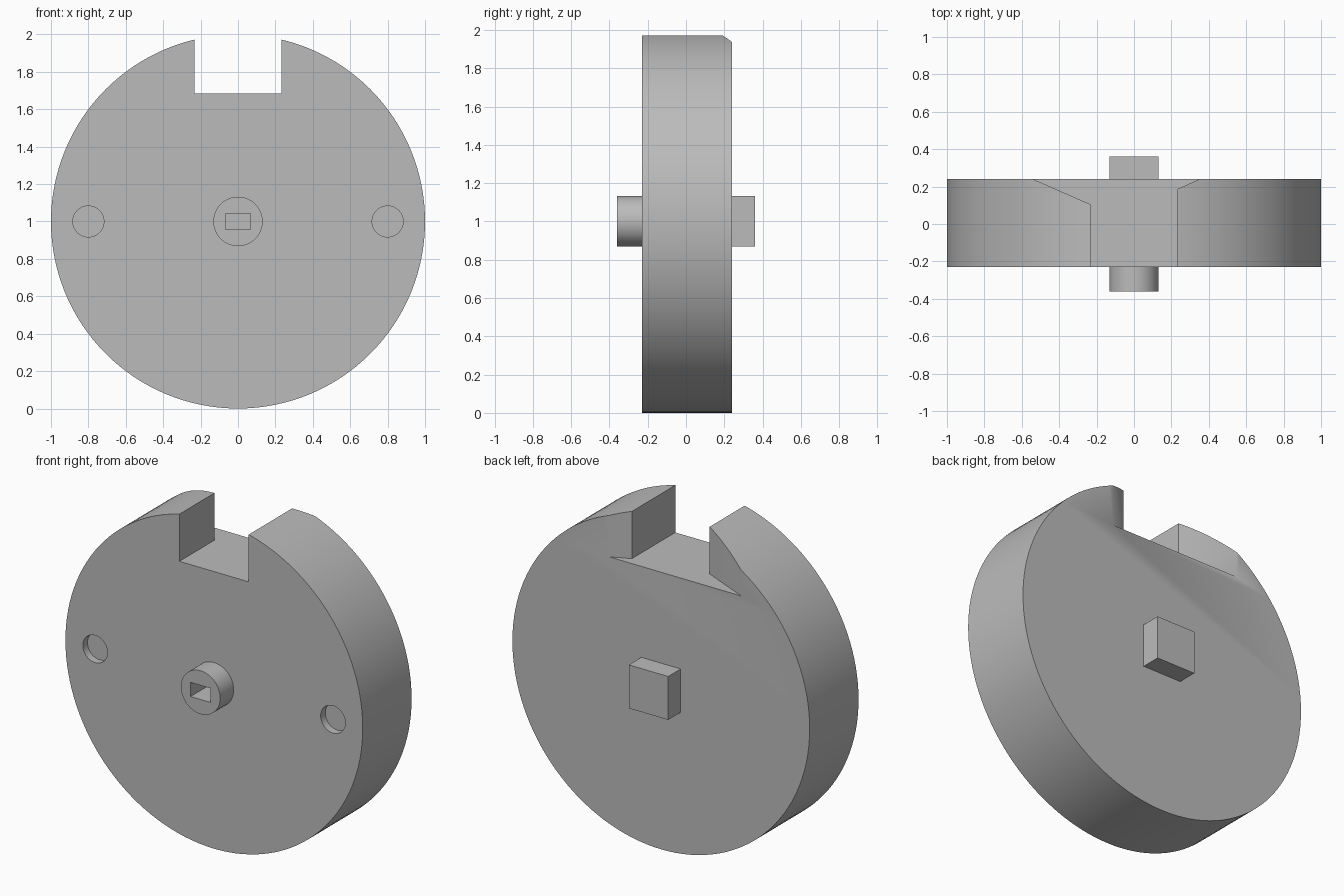
import bpy
import bmesh
import math

cube = bpy.data.objects.get("Cube")
if cube:
    bpy.data.objects.remove(cube, do_unlink=True)

CENTRE_Z = 1.0
FRONT, BACK = -0.23, 0.24

grey = bpy.data.materials.new("plain grey")
grey.use_nodes = True
grey.diffuse_color = (0.5, 0.5, 0.5, 1)
grey.node_tree.nodes["Principled BSDF"].inputs["Base Color"].default_value = grey.diffuse_color


def prism(name, outline, axis, low, high):
    """Extrude an outline along y (points are x, z) or along z (points are x, y)."""
    bm = bmesh.new()
    place = (lambda p, d: (p[0], d, p[1])) if axis == "y" else (lambda p, d: (p[0], p[1], d))
    base = bm.faces.new([bm.verts.new(place(p, low)) for p in outline])
    grown = bmesh.ops.extrude_face_region(bm, geom=[base])["geom"]
    shift = (0, high - low, 0) if axis == "y" else (0, 0, high - low)
    bmesh.ops.translate(bm, vec=shift, verts=[v for v in grown if isinstance(v, bmesh.types.BMVert)])
    bmesh.ops.recalc_face_normals(bm, faces=bm.faces)
    mesh = bpy.data.meshes.new(name)
    bm.to_mesh(mesh)
    bm.free()
    mesh.materials.append(grey)
    obj = bpy.data.objects.new(name, mesh)
    bpy.context.collection.objects.link(obj)
    return obj


def circle(x, radius, count):
    turns = [2 * math.pi * i / count for i in range(count)]
    return [(x + radius * math.cos(t), CENTRE_Z + radius * math.sin(t)) for t in turns]


def rectangle(half_x, half_z):
    return [(sx * half_x, CENTRE_Z + sz * half_z) for sx, sz in ((-1, -1), (1, -1), (1, 1), (-1, 1))]


def finish(obj, cutters=()):
    """Cut the part, remove the cutters and smooth the round walls."""
    bpy.ops.object.select_all(action="DESELECT")
    obj.select_set(True)
    bpy.context.view_layer.objects.active = obj
    for cutter in cutters:
        cutter.hide_render = True
        mod = obj.modifiers.new("cut", "BOOLEAN")
        mod.operation = "DIFFERENCE"
        mod.solver = "EXACT"
        mod.object = cutter
        bpy.ops.object.modifier_apply(modifier=mod.name)
        bpy.data.objects.remove(cutter, do_unlink=True)
    bpy.ops.object.shade_smooth_by_angle(angle=math.radians(30))


# Wheel with a flared notch in the rim and two shallow blind holes
disc = prism("disc", circle(0, 1, 128), "y", FRONT, BACK)
notch_plan = [(-0.233, -0.5), (0.233, -0.5), (0.233, 0.187), (0.35, BACK),
              (0.35, 0.5), (-0.54, 0.5), (-0.54, BACK), (-0.233, 0.105)]
cutters = [prism("notch_cutter", notch_plan, "z", 1.685, 2.2)]
for side in (-1, 1):
    cutters.append(prism("hole_cutter", circle(side * 0.8, 0.083, 48), "y", -0.5, FRONT + 0.045))

# Slot passing through the front hub into the wheel
cutters.append(prism("slot_cutter", rectangle(0.067, 0.043), "y", -0.5, -0.1))
finish(disc, cutters)

# Round hub on the front
hub = prism("front_hub", circle(0, 0.132, 64), "y", -0.36, FRONT)
finish(hub, [prism("hub_slot_cutter", rectangle(0.067, 0.043), "y", -0.5, 0)])

# Square drive peg on the back
prism("square_peg", rectangle(0.132, 0.132), "y", BACK, 0.36)
